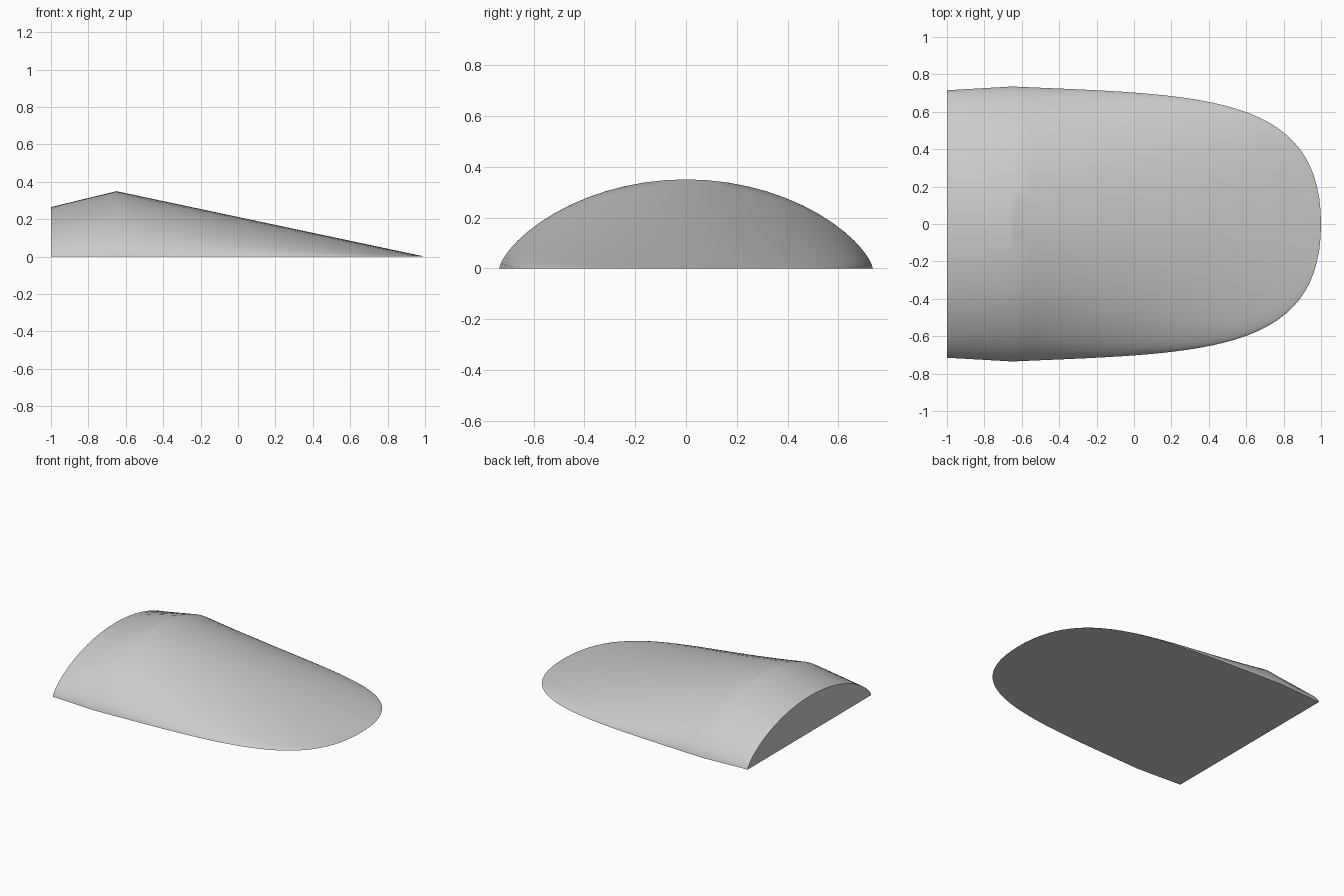
import bpy, bmesh, math

if "Cube" in bpy.data.objects:
    bpy.data.objects.remove(bpy.data.objects["Cube"], do_unlink=True)

SEGMENTS = 28        # facets across the dome
STEPS = 28           # stations along the nose
PEAK_X, PEAK_H, PEAK_W = -0.65, 0.35, 0.735


def bezier(a, b, c, d, t):
    s = 1 - t
    return s**3 * a + 3 * s * s * t * b + 3 * s * t * t * c + t**3 * d


# Stations: (x, half width, ridge height), from the cut back end to the nose
stations = [(-1.0, 0.715, 0.265)]
for i in range(STEPS):
    t = i / STEPS
    x = bezier(PEAK_X, 0.35, 1.0, 1.0, t)
    w = bezier(PEAK_W, 0.69, 0.705, 0.0, t)
    stations.append((x, w, PEAK_H * (1 - x) / (1 - PEAK_X)))

# Shell: one scaled dome section per station, closed at the nose tip
bm = bmesh.new()
rings = []
for x, w, h in stations:
    ring = []
    for k in range(SEGMENTS + 1):
        s = -math.cos(math.pi * k / SEGMENTS)
        ring.append(bm.verts.new((x, w * s, h * max(0.0, 1 - s * s) ** 0.7)))
    rings.append(ring)
tip = bm.verts.new((1, 0, 0))

for a, b in zip(rings, rings[1:]):
    for k in range(SEGMENTS):
        bm.faces.new((a[k], b[k], b[k + 1], a[k + 1]))
for k in range(SEGMENTS):
    bm.faces.new((rings[-1][k], tip, rings[-1][k + 1]))

# Flat back end and flat underside
bm.faces.new(rings[0])
bm.faces.new([r[0] for r in rings] + [tip] + [r[-1] for r in reversed(rings)])
bmesh.ops.recalc_face_normals(bm, faces=bm.faces)

mesh = bpy.data.meshes.new("domed_wedge")
bm.to_mesh(mesh)
bm.free()
wedge = bpy.data.objects.new("domed_wedge", mesh)
bpy.context.collection.objects.link(wedge)

# Plain grey surface
grey = bpy.data.materials.new("light_grey")
grey.use_nodes = True
colour = (0.6, 0.6, 0.6, 1)
grey.diffuse_color = colour
grey.node_tree.nodes["Principled BSDF"].inputs["Base Color"].default_value = colour
mesh.materials.append(grey)

# Smooth dome with sharp rims
bpy.ops.object.select_all(action="DESELECT")
wedge.select_set(True)
bpy.context.view_layer.objects.active = wedge
bpy.ops.object.shade_smooth_by_angle(angle=math.radians(25))
